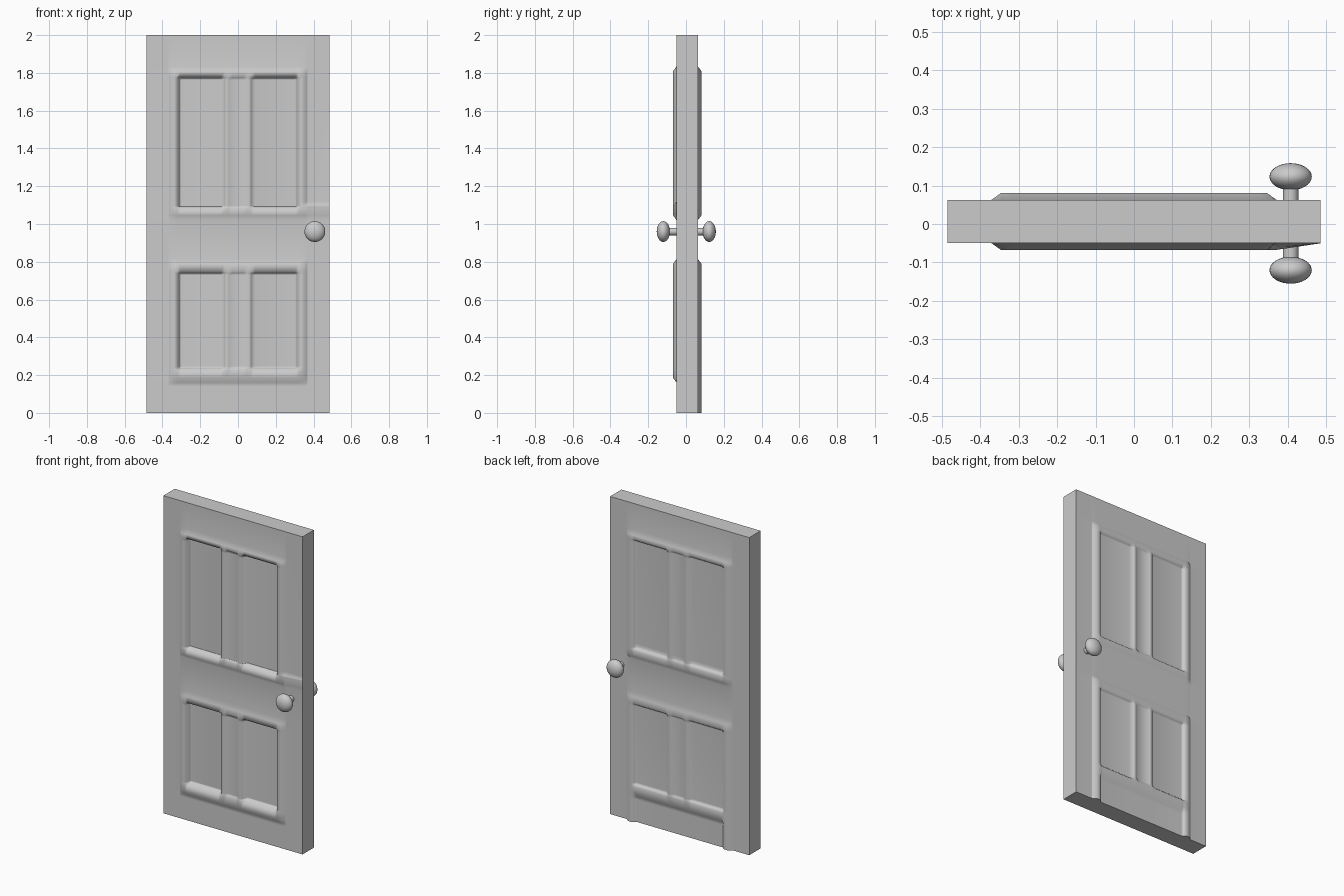
import bpy, bmesh, math

if "Cube" in bpy.data.objects:
    bpy.data.objects.remove(bpy.data.objects["Cube"])

FRAMES = [(0.16, 0.815), (1.02, 1.835)]        # outer moulding heights
POCKETS = [(0.227, 0.75), (1.082, 1.783)]      # recessed panel heights
FRONT, BACK, RISE, WALL = -0.05, 0.063, 0.018, 0.01


def ramp(d, w):
    return max(0.0, min(1.0, d / w))


def relief(x, z, back):
    """Height of the surface above the flat door face."""
    ax, h = abs(x), 0.0
    wall, depth = (0.02, 0.022) if back else (WALL, 0.036)
    side = ramp(0.37 - ax, 0.025)
    for z0, z1 in FRAMES:
        h = max(h, RISE * min(side, ramp(z - z0, 0.025), ramp(z1 - z, 0.025)))
    # back stile mouldings run down to the floor
    if back and z < 0.19:
        h = max(h, RISE * min(side, ramp(ax - 0.3, 0.02)))
    # front lock rail moulding tapers out to the door edge
    if not back and x > 0.34:
        t = ramp(0.485 - x, 0.12)
        h = max(h, RISE * t * min(ramp(z - 1.02, 0.025), ramp(1.12 - z, 0.025)))
    for z0, z1 in POCKETS:
        dz = min(z - z0, z1 - z)
        # deep panels, and a shallow channel down the middle
        panel = min(ramp(0.32 - ax, wall), ramp(ax - 0.07, 0.02), ramp(dz, wall))
        channel = min(ramp(0.05 - ax, 0.02), ramp(dz, wall))
        h -= depth * panel + 0.014 * channel
    return h


def build_grid(bm, xs, zs, back):
    return [[bm.verts.new((x, BACK + relief(x, z, True) if back else FRONT - relief(x, z, False), z))
             for x in xs] for z in zs]


# grid lines at every break in the relief
half = [0.03, 0.05, 0.07, 0.09, 0.3, 0.31, 0.32, 0.345, 0.365, 0.37, 0.485]
xs = sorted([-v for v in half] + half)
zs = {0.0, 2.0, 1.12, 1.095, 0.14}
for a, b in FRAMES:
    zs |= {a, a + 0.025, b - 0.025, b}
for a, b in POCKETS:
    zs |= {a, a + WALL, a + 0.02, b - 0.02, b - WALL, b}
zs = sorted(zs)

# door slab with relief on both sides
bm = bmesh.new()
nx, nz = len(xs), len(zs)
f, b = build_grid(bm, xs, zs, False), build_grid(bm, xs, zs, True)
for j in range(nz - 1):
    for i in range(nx - 1):
        bm.faces.new((f[j][i], f[j][i + 1], f[j + 1][i + 1], f[j + 1][i]))
        bm.faces.new((b[j][i], b[j + 1][i], b[j + 1][i + 1], b[j][i + 1]))
rim = ([(0, i) for i in range(nx)] + [(j, nx - 1) for j in range(1, nz)]
       + [(nz - 1, i) for i in range(nx - 2, -1, -1)] + [(j, 0) for j in range(nz - 2, 0, -1)])
for (j, i), (l, k) in zip(rim, rim[1:] + rim[:1]):
    bm.faces.new((f[j][i], b[j][i], b[l][k], f[l][k]))
bmesh.ops.recalc_face_normals(bm, faces=bm.faces)
mesh = bpy.data.meshes.new("door_panel")
bm.to_mesh(mesh)
bm.free()
door = bpy.data.objects.new("door_panel", mesh)
bpy.context.collection.objects.link(door)
bpy.context.view_layer.objects.active = door
door.select_set(True)
bpy.ops.object.shade_smooth_by_angle(angle=math.radians(80))
# keep the flat areas flat shaded, with soft mouldings
weighted = door.modifiers.new("weighted_normals", 'WEIGHTED_NORMAL')
weighted.keep_sharp = True

# knob and stem on each side
for name, y, face in (("front", -0.12, FRONT), ("back", 0.123, BACK)):
    bpy.ops.mesh.primitive_uv_sphere_add(segments=32, ring_count=16, radius=1,
                                         location=(0.407, y, 0.96))
    knob = bpy.context.object
    knob.name = name + "_knob"
    knob.scale = (0.055, 0.035, 0.055)
    bpy.ops.object.transform_apply(location=False, rotation=False, scale=True)
    bpy.ops.object.shade_smooth()
    inner = face * 0.8
    bpy.ops.mesh.primitive_cylinder_add(vertices=24, radius=0.02, depth=abs(y - inner),
                                        location=(0.407, (y + inner) / 2, 0.96),
                                        rotation=(math.pi / 2, 0, 0))
    bpy.context.object.name = name + "_knob_stem"
    bpy.ops.object.shade_smooth_by_angle(angle=math.radians(40))
